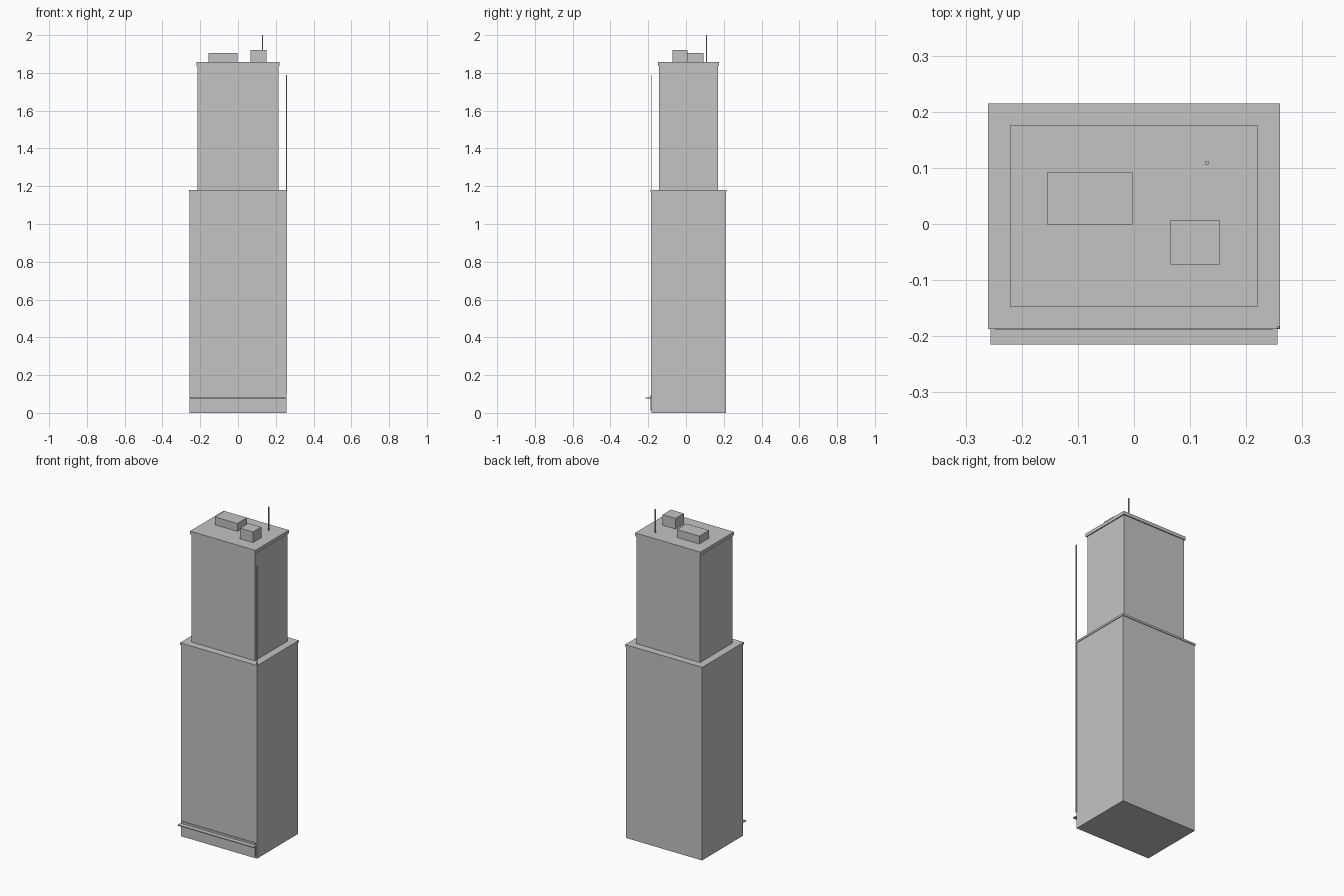
import bpy
import bmesh
from mathutils import Matrix, Vector

cube = bpy.data.objects.get("Cube")
if cube:
    bpy.data.objects.remove(cube, do_unlink=True)

# Single plain grey
grey = bpy.data.materials.new("plain_grey")
grey.use_nodes = True
colour = (0.55, 0.55, 0.55, 1)
grey.diffuse_color = colour
grey.node_tree.nodes["Principled BSDF"].inputs["Base Color"].default_value = colour


def box(name, x, y, z):
    """Flat-faced box from its (min, max) range on each axis."""
    low, high = (Vector(corner) for corner in zip(x, y, z))
    bm = bmesh.new()
    bmesh.ops.create_cube(bm, size=1, matrix=Matrix.LocRotScale(
        (low + high) / 2, None, high - low))
    mesh = bpy.data.meshes.new(name)
    bm.to_mesh(mesh)
    bm.free()
    mesh.materials.append(grey)
    obj = bpy.data.objects.new(name, mesh)
    bpy.context.collection.objects.link(obj)
    return obj


def span(middle, half):
    return (middle - half, middle + half)


def tier(name, half_x, half_y, bottom, top, lip, lip_height):
    """Tower block with a slightly wider cornice slab on top."""
    box(name + "_block", span(0, half_x), span(DEPTH_CENTRE, half_y),
        (bottom, top - lip_height))
    box(name + "_cornice", span(0, half_x + lip), span(DEPTH_CENTRE, half_y + lip),
        (top - lip_height, top))


DEPTH_CENTRE = 0.014
SETBACK = 1.18
ROOF = 1.857

# Two stacked tower blocks
tier("lower_tower", 0.256, 0.197, 0, SETBACK, 0.004, 0.012)
tier("upper_tower", 0.214, 0.156, SETBACK, ROOF, 0.006, 0.02)

# Street front: shop panel and thin canopy
box("shopfront_panel", span(0, 0.248), (-0.188, -0.18), (0.012, 0.094))
box("canopy", span(0, 0.256), (-0.215, -0.18), (0.077, 0.082))

# Thin strip up the front left corner
box("corner_strip", span(0.257, 0.0025), span(-0.184, 0.0025), (0.1, 1.788))

# Rooftop plant and antenna
box("roof_plant_room", (-0.155, -0.003), (-0.001, 0.092), (ROOF, 1.905))
box("roof_lift_housing", (0.065, 0.152), (-0.072, 0.007), (ROOF, 1.922))
box("antenna", span(0.13, 0.003), span(0.109, 0.003), (ROOF, 2))
